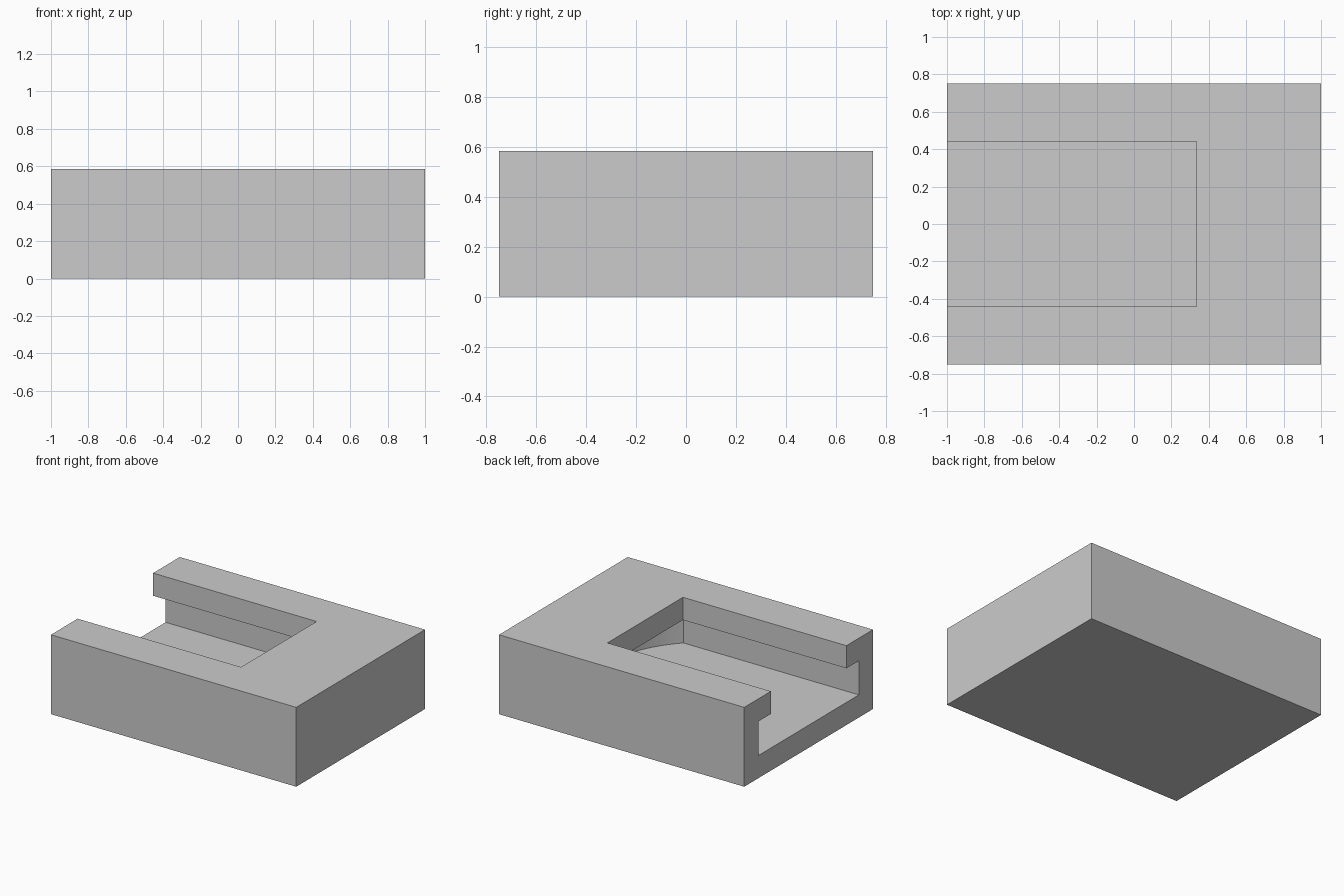
import bpy
import bmesh
from math import asin, cos, sin

cube = bpy.data.objects.get("Cube")
if cube:
    bpy.data.objects.remove(cube, do_unlink=True)

# Main dimensions
HALF_X, HALF_Y, HEIGHT = 1.0, 0.75, 0.585
FLOOR_Z, LIP_Z = 0.167, 0.418
SLOT_HALF, SLOT_END = 0.44, 0.333
GROOVE_HALF = 0.585
ARC_X, ARC_R, ARC_STEPS = -0.165, 0.835, 24
PAST = 0.2

grey = bpy.data.materials.new("plain grey")
grey.use_nodes = True
colour = (0.6, 0.6, 0.6, 1)
grey.diffuse_color = colour
grey.node_tree.nodes["Principled BSDF"].inputs["Base Color"].default_value = colour


def prism(name, outline, z0, z1):
    """Extrude an xy outline from z0 to z1."""
    bm = bmesh.new()
    face = bm.faces.new([bm.verts.new((x, y, z0)) for x, y in outline])
    top = bmesh.ops.extrude_face_region(bm, geom=[face])["geom"]
    verts = [v for v in top if isinstance(v, bmesh.types.BMVert)]
    bmesh.ops.translate(bm, vec=(0, 0, z1 - z0), verts=verts)
    bmesh.ops.recalc_face_normals(bm, faces=bm.faces)
    mesh = bpy.data.meshes.new(name)
    bm.to_mesh(mesh)
    bm.free()
    mesh.materials.append(grey)
    obj = bpy.data.objects.new(name, mesh)
    bpy.context.collection.objects.link(obj)
    return obj


def rectangle(x0, x1, half):
    return [(x0, -half), (x1, -half), (x1, half), (x0, half)]


# Solid block
block = prism("slotted_block", rectangle(-HALF_X, HALF_X, HALF_Y), 0, HEIGHT)

# Narrow slot through the top, open at one end
slot = prism("slot_cutter", rectangle(-HALF_X - PAST, SLOT_END, SLOT_HALF),
             LIP_Z - 0.1, HEIGHT + PAST)

# Wider undercut groove with a rounded inner end
limit = asin(GROOVE_HALF / ARC_R)
angles = [limit * (2 * i / ARC_STEPS - 1) for i in range(ARC_STEPS + 1)]
arc = [(ARC_X + ARC_R * cos(a), ARC_R * sin(a)) for a in angles]
open_end = [(-HALF_X - PAST, GROOVE_HALF), (-HALF_X - PAST, -GROOVE_HALF)]
groove = prism("groove_cutter", arc + open_end, FLOOR_Z, LIP_Z)

# Cut both from the block, then bake the cuts and drop the cutters
for cutter in (slot, groove):
    cutter.hide_render = True
    cut = block.modifiers.new(cutter.name, "BOOLEAN")
    cut.operation = "DIFFERENCE"
    cut.solver = "EXACT"
    cut.object = cutter

bpy.context.view_layer.objects.active = block
block.select_set(True)
for name in [m.name for m in block.modifiers]:
    bpy.ops.object.modifier_apply(modifier=name)
for cutter in (slot, groove):
    bpy.data.objects.remove(cutter, do_unlink=True)

bpy.ops.object.shade_smooth_by_angle()
